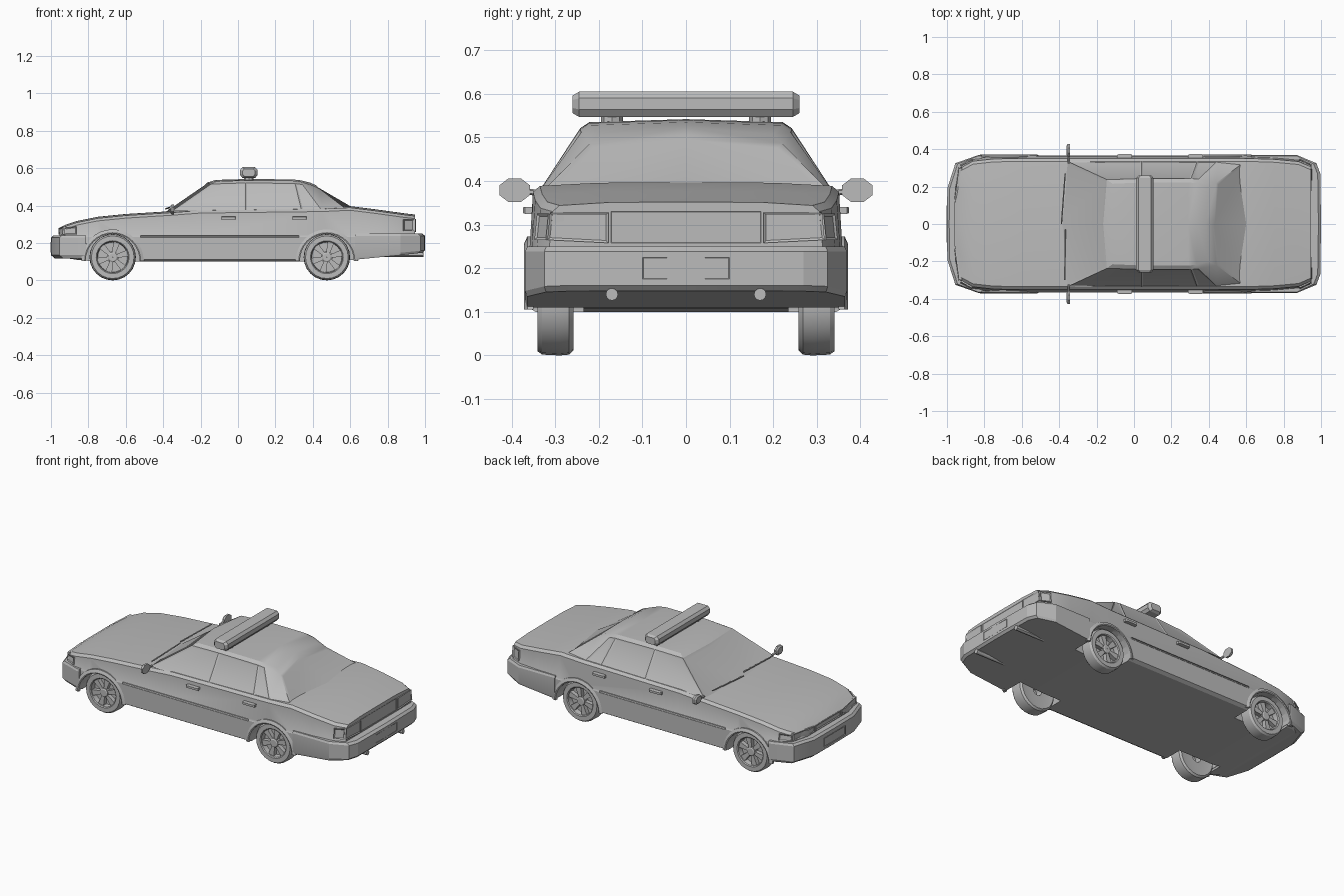
import bpy, bmesh, math
from mathutils import Vector

cube = bpy.data.objects.get("Cube")
if cube:
    bpy.data.objects.remove(cube, do_unlink=True)

grey = bpy.data.materials.new("plain_grey")
grey.use_nodes = True
grey.diffuse_color = (0.5, 0.5, 0.5, 1)
grey.node_tree.nodes["Principled BSDF"].inputs["Base Color"].default_value = (0.5, 0.5, 0.5, 1)


def finish(bm, name, smooth=30):
    """Turn a bmesh into a shaded object."""
    bmesh.ops.remove_doubles(bm, verts=bm.verts, dist=0.0005)
    bmesh.ops.recalc_face_normals(bm, faces=bm.faces)
    mesh = bpy.data.meshes.new(name)
    bm.to_mesh(mesh)
    bm.free()
    mesh.materials.append(grey)
    ob = bpy.data.objects.new(name, mesh)
    bpy.context.collection.objects.link(ob)
    bpy.ops.object.select_all(action='DESELECT')
    ob.select_set(True)
    bpy.context.view_layer.objects.active = ob
    if smooth:
        bpy.ops.object.shade_smooth_by_angle(angle=math.radians(smooth))
    return ob


def loft(bm, rings, caps=True, closed=False):
    """Skin a list of closed rings of points."""
    rows = [[bm.verts.new(p) for p in ring] for ring in rings]
    n = len(rows[0])
    pairs = list(zip(rows, rows[1:])) + ([(rows[-1], rows[0])] if closed else [])
    for a, b in pairs:
        for i in range(n):
            j = (i + 1) % n
            bm.faces.new((a[i], a[j], b[j], b[i]))
    if caps and not closed:
        bm.faces.new(rows[0])
        bm.faces.new(rows[-1])


def circle(r, y, cx, cz, n=24):
    return [(cx + r * math.cos(math.tau * i / n), y, cz + r * math.sin(math.tau * i / n)) for i in range(n)]


def both(half):
    """Mirror a half outline whose ends lie on the centre plane."""
    return half + [(p[0], -p[1], *p[2:]) for p in reversed(half[1:-1])]


def panel(name, corners, depth=0.006, border=0.008):
    """Thin plate on four corners with a recessed middle."""
    bm = bmesh.new()
    pts = [Vector(c) for c in corners]
    nor = (pts[1] - pts[0]).cross(pts[3] - pts[0]).normalized()
    if nor.dot(Vector((pts[0].x, pts[0].y, 0))) < 0:
        nor = -nor
    loft(bm, [[p - nor * 0.01 for p in pts], [p + nor * depth for p in pts]])
    bmesh.ops.recalc_face_normals(bm, faces=bm.faces)
    front = [max(bm.faces, key=lambda f: f.normal.dot(nor))]
    bmesh.ops.inset_individual(bm, faces=front, thickness=border, depth=-0.004)
    return finish(bm, name, 0)


def bar(name, a, b, r, n=12):
    """Round rod between two points."""
    a, b = Vector(a), Vector(b)
    bm = bmesh.new()
    bmesh.ops.create_cone(bm, cap_ends=True, segments=n, radius1=r, radius2=r, depth=(b - a).length)
    q = (b - a).to_track_quat('Z', 'Y')
    for v in bm.verts:
        v.co = q @ v.co + (a + b) / 2
    return finish(bm, name)


# Lower body: x, half width, underside height, top height
stations = [(-.955, .2, .125, .28), (-.925, .315, .12, .297), (-.86, .35, .11, .318),
            (-.75, .362, .1, .34), (-.6, .365, .1, .355), (-.36, .365, .1, .37),
            (-.2, .365, .1, .382), (.45, .365, .1, .39), (.6, .365, .108, .397),
            (.75, .36, .13, .378), (.88, .348, .15, .36), (.945, .32, .16, .352)]
bm = bmesh.new()
rings = []
for x, w, zb, zt in stations:
    half = [(0, zb), (w - .02, zb), (w, zb + .012), (w, .232), (w - .006, .242),
            (w - .014, zt - .022), (w - .03, zt - .008), (w * .55, zt - .001), (0, zt)]
    rings.append([(x, y, z) for y, z in half] + [(x, -y, z) for y, z in half[-2:0:-1]])
loft(bm, rings)
body = finish(bm, "body")

# Wheel wells
WHEELS = [(x, s) for x in (-.67, .475) for s in (-1, 1)]
for x, s in WHEELS:
    bm = bmesh.new()
    loft(bm, [circle(.146, s * y, x, .105) for y in (.235, .45)])
    cutter = finish(bm, "well_cutter", 0)
    cutter.hide_render = True
    bpy.context.view_layer.objects.active = body
    mod = body.modifiers.new("well", 'BOOLEAN')
    mod.operation, mod.object, mod.solver = 'DIFFERENCE', cutter, 'EXACT'
    bpy.ops.object.modifier_apply(modifier="well")
    bpy.data.objects.remove(cutter, do_unlink=True)

# Cabin: base, window-top and roof rings, front centre to rear centre
base = [(-.4, 0, .362), (-.355, .335, .37), (.04, .34, .372), (.34, .34, .372),
        (.45, .34, .372), (.58, .325, .38), (.62, 0, .39)]
tops = [(-.165, 0, .523), (-.145, .237, .515), (.04, .243, .521), (.305, .243, .518),
        (.345, .24, .512), (.44, .22, .487), (.42, 0, .507)]
roof = [(-.12, 0, .537), (-.115, .215, .529), (.04, .222, .535), (.29, .222, .533),
        (.335, .218, .528), (.4, .2, .508), (.385, 0, .523)]
bm = bmesh.new()
glass = []
for s in (1, -1):
    rows = [[bm.verts.new((x, s * y, z)) for x, y, z in r] for r in (base, tops, roof)]
    mids = [rows[2][0]] + [bm.verts.new((v.co.x, 0, v.co.z + .007)) for v in rows[2][2:5]] + [rows[2][6]]
    for i in range(6):
        f = bm.faces.new((rows[0][i], rows[0][i + 1], rows[1][i + 1], rows[1][i]))
        if i != 4:
            glass.append(f)
        bm.faces.new((rows[1][i], rows[1][i + 1], rows[2][i + 1], rows[2][i]))
    r = rows[2]
    bm.faces.new((r[0], r[1], r[2], mids[1]))
    for i in (2, 3):
        bm.faces.new((mids[i - 1], r[i], r[i + 1], mids[i]))
    bm.faces.new((mids[3], r[4], r[5], r[6]))
bmesh.ops.remove_doubles(bm, verts=bm.verts, dist=0.0005)
bmesh.ops.recalc_face_normals(bm, faces=bm.faces)
ends = [f for f in glass if any(abs(v.co.y) < .001 for v in f.verts)]
sides = [f for f in glass if f not in ends]
bmesh.ops.inset_individual(bm, faces=sides, thickness=.012, depth=-.004)
for sign in (1, -1):
    pair = [f for f in ends if f.calc_center_median().x * sign > 0]
    bmesh.ops.inset_region(bm, faces=pair, thickness=.016, depth=-.004, use_even_offset=True)
finish(bm, "cabin", 25)


def bumper(name, half, layers, slope):
    bm = bmesh.new()
    plan = both(half)
    end = half[0][0]
    rings = []
    for z, k, tilt in layers:
        rings.append([(x - math.copysign(k, x) * (abs(x) > .9), y * (1 - k), z + tilt * slope * (abs(x) - .64))
                      for x, y in plan])
    loft(bm, rings)
    finish(bm, name, 20)


bumper("front_bumper", [(-1, 0), (-.998, .19), (-.955, .325), (-.83, .369), (-.812, .369), (-.812, 0)],
       [(.118, .02, 0), (.135, 0, 0), (.228, 0, 0), (.24, .012, 0)], 0)
bumper("rear_bumper", [(1, 0), (.996, .27), (.975, .325), (.87, .369), (.625, .369), (.625, 0)],
       [(.112, .012, 1), (.125, 0, 1), (.238, 0, 0), (.25, .014, 0)], .1)

# Number plates, grille and tail panel
panel("front_plate", [(-1, -.1, .15), (-1, .1, .15), (-1, .1, .205), (-1, -.1, .205)], .002)
panel("rear_plate", [(.998, -.1, .175), (.998, .1, .175), (.998, .1, .225), (.998, -.1, .225)], .002)
panel("grille", [(-.955, -.12, .246), (-.955, .12, .246), (-.953, .12, .278), (-.953, -.12, .278)])
panel("tail_panel", [(.944, -.172, .258), (.944, .172, .258), (.944, .172, .33), (.944, -.172, .33)], .002)

for s, side in ((-1, "right"), (1, "left")):
    # Headlights wrapping round the nose
    panel(side + "_headlight", [(-.955, s * .13, .246), (-.932, s * .3, .246),
                                (-.93, s * .3, .288), (-.953, s * .13, .279)])
    panel(side + "_side_light", [(-.925, s * .315, .246), (-.865, s * .346, .246),
                                 (-.865, s * .34, .288), (-.925, s * .307, .28)], .003)
    # Tail lights
    panel(side + "_tail_light", [(.946, s * .178, .258), (.944, s * .318, .265),
                                 (.942, s * .312, .328), (.946, s * .178, .328)])
    panel(side + "_rear_side_light", [(.94, s * .32, .265), (.885, s * .346, .265),
                                      (.885, s * .34, .325), (.94, s * .314, .325)], .002)
    bar(side + "_exhaust", (.78, s * .17, .14), (.993, s * .17, .14), .014)
    # Door mirror on a short stem
    bm = bmesh.new()
    loft(bm, [[(x, s * (.393 + k * .038 * math.cos(a)), .379 + k * .029 * math.sin(a))
               for a in [math.tau * (i + .5) / 8 for i in range(8)]]
              for x, k in ((-.362, .7), (-.354, 1), (-.342, 1))])
    finish(bm, side + "_mirror")
    bar(side + "_mirror_stem", (-.35, s * .325, .372), (-.35, s * .37, .376), .007, 6)
    # Door handles
    for x, name in ((-.05, "front"), (.33, "rear")):
        bm = bmesh.new()
        loft(bm, [[(x + u * k, s * y, .333 + v * k) for u, v in ((-.04, -.008), (.04, -.008), (.04, .008), (-.04, .008))]
                  for y, k in ((.345, 1), (.369, 1), (.374, .8))])
        finish(bm, f"{side}_{name}_handle", 0)
    # Rubbing strip between the arches
    panel(side + "_side_strip", [(-.52, s * .362, .23), (.325, s * .362, .23),
                                 (.325, s * .362, .24), (-.52, s * .362, .24)], .005, .002)
# Wipers
for y in (-.3, 0):
    bar("wiper", (-.388 + abs(y) * .06, y, .382), (-.368, y + .27, .39), .004, 6)

# Wheel arch lips
for x, s in WHEELS:
    bm = bmesh.new()
    rows = []
    for i in range(17):
        a = math.pi * i / 16
        rows.append([(x + r * math.cos(a), s * y, .105 + r * math.sin(a))
                     for r, y in ((.144, .35), (.144, .37), (.15, .372), (.168, .364), (.168, .35))])
    loft(bm, rows)
    finish(bm, "wheel_arch")

# Wheels: lathed tyre and dished rim, hub and spokes
tyre = [(.03, .262), (.085, .262), (.112, .258), (.122, .268), (.124, .29), (.122, .33),
        (.114, .341), (.088, .341), (.083, .336), (.08, .305), (.03, .305)]
hub = [(.001, .3), (.026, .3), (.026, .333), (.02, .337), (.001, .337)]
for x, s in WHEELS:
    bm = bmesh.new()
    for profile in (tyre, hub):
        loft(bm, [circle(r, s * y, x, .124) for r, y in profile], closed=True)
    for i in range(6):
        a = math.tau * (i + .25) / 6
        d, t = Vector((math.cos(a), 0, math.sin(a))), Vector((-math.sin(a), 0, math.cos(a)))
        c = Vector((x, 0, .124))
        loft(bm, [[c + d * r + t * (w * h) + Vector((0, s * y, 0)) for h, y in ((-1, .304), (1, .304), (1, .33), (-1, .33))]
                  for r, w in ((.02, .009), (.083, .018))])
    finish(bm, "wheel")

# Roof light bar on two feet
bm = bmesh.new()
outline = [(-.047, -.012), (-.034, -.029), (.034, -.029), (.047, -.012),
           (.047, .014), (.034, .029), (-.034, .029), (-.047, .014)]
loft(bm, [[(.058 + u * k, y, .576 + v * k) for u, v in outline]
          for y, k in ((-.26, .7), (-.245, 1), (.245, 1), (.26, .7))])
finish(bm, "light_bar", 0)
for s in (-1, 1):
    bar("light_bar_foot", (.058, s * .17, .525), (.058, s * .17, .56), .025, 8)
